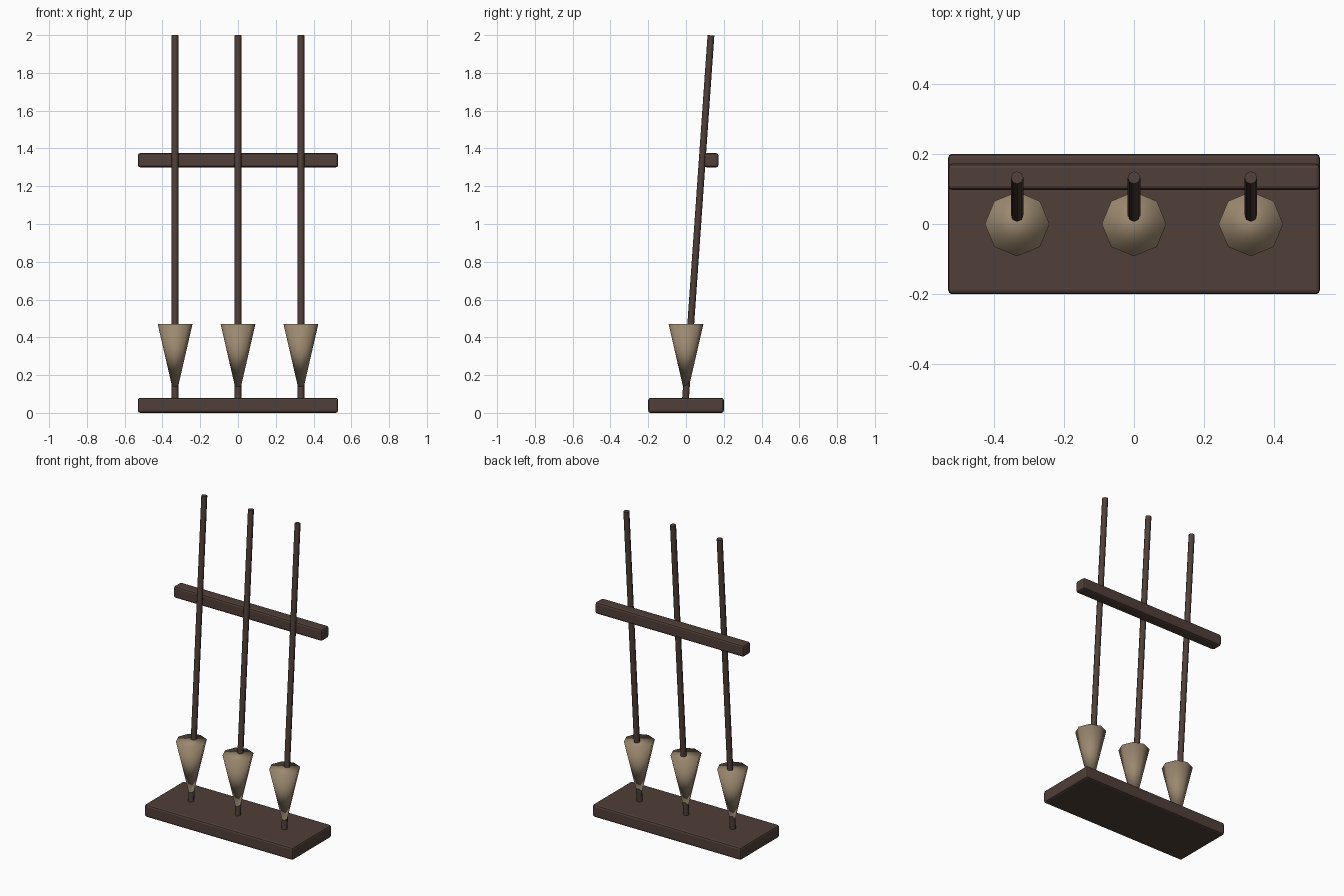
import bpy
from math import radians, cos, tan
from mathutils import Vector

if "Cube" in bpy.data.objects:
    bpy.data.objects.remove(bpy.data.objects["Cube"])


def material(name, color):
    m = bpy.data.materials.new(name)
    m.diffuse_color = (*color, 1)
    m.use_nodes = True
    m.node_tree.nodes["Principled BSDF"].inputs["Base Color"].default_value = m.diffuse_color
    return m


wood = material("dark_wood", (0.08, 0.05, 0.04))
tan_mat = material("tan", (0.33, 0.25, 0.16))


def beam(name, lo, hi, bevel):
    lo, hi = Vector(lo), Vector(hi)
    bpy.ops.mesh.primitive_cube_add(size=1, location=(lo + hi) / 2)
    o = bpy.context.object
    o.name = name
    o.scale = hi - lo
    bpy.ops.object.transform_apply(location=False, rotation=False, scale=True)
    mod = o.modifiers.new("Bevel", 'BEVEL')
    mod.width = bevel
    mod.segments = 2
    o.data.materials.append(wood)
    return o


# Base plank and rear leaning rail
beam("base", (-0.53, -0.2, 0), (0.53, 0.2, 0.08), 0.012)
beam("rail", (-0.53, 0.097, 1.3), (0.53, 0.172, 1.375), 0.012)

LEAN = radians(4)
BOTTOM, TOP = 0.04, 1.999


def shaft_y(z):
    return (z - 0.11) * tan(LEAN)


for i, x in enumerate((-0.333, 0, 0.333)):
    # Shaft leaning back onto the rail
    mid = (BOTTOM + TOP) / 2
    bpy.ops.mesh.primitive_cylinder_add(
        vertices=8, radius=0.018, depth=(TOP - BOTTOM) / cos(LEAN),
        location=(x, shaft_y(mid), mid), rotation=(-LEAN, 0, 0))
    shaft = bpy.context.object
    shaft.name = f"shaft_{i + 1}"
    shaft.data.materials.append(wood)
    bpy.ops.object.shade_smooth_by_angle(angle=radians(50))

    # Upright guard cone, point down
    bpy.ops.mesh.primitive_cone_add(
        vertices=8, radius1=0, radius2=0.092, depth=0.4,
        location=(x, 0, 0.27))
    cone = bpy.context.object
    cone.name = f"guard_cone_{i + 1}"
    cone.data.materials.append(tan_mat)
    bpy.ops.object.shade_smooth()
